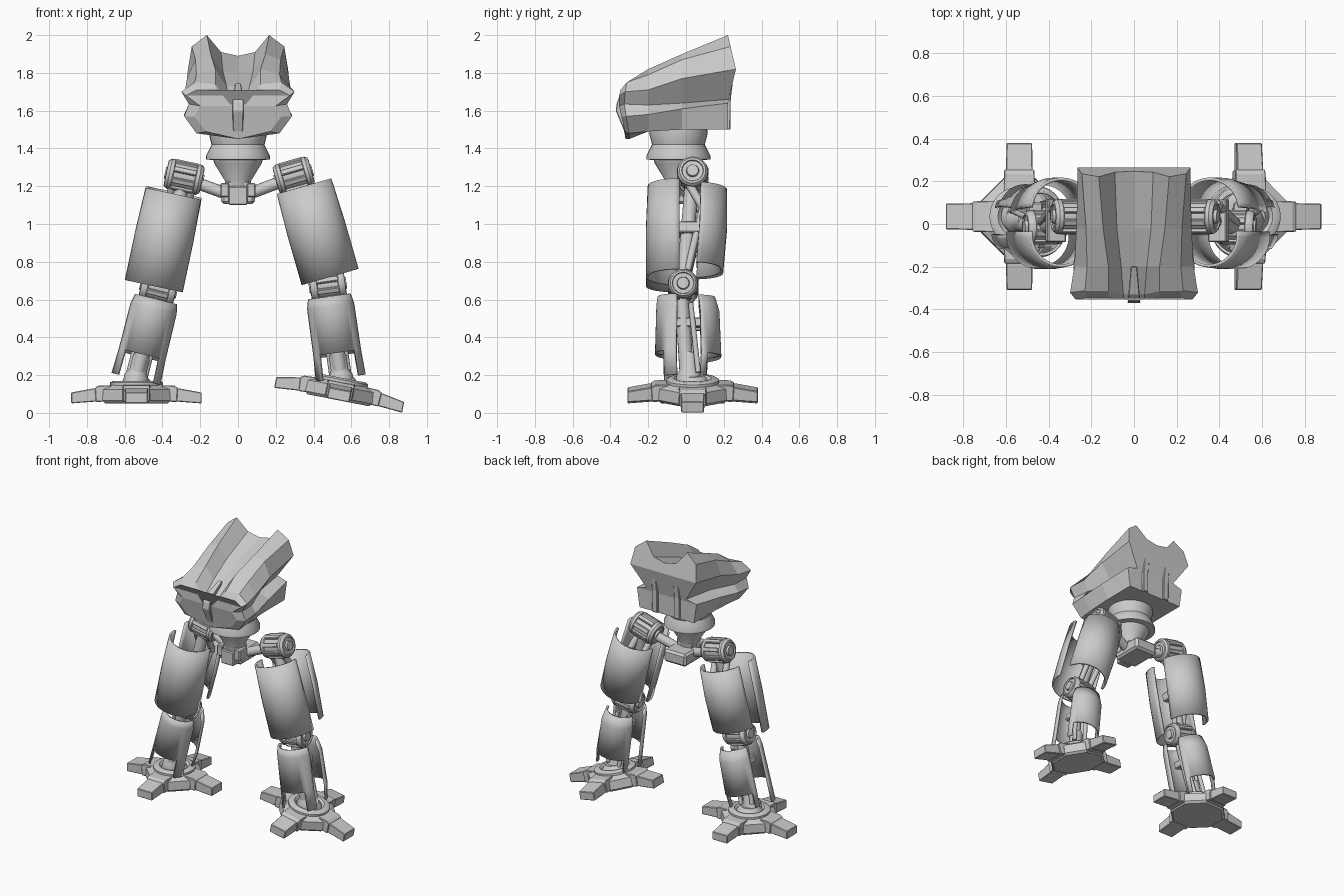
import bpy, bmesh
from math import sin, cos, pi, radians
from mathutils import Matrix, Vector

if "Cube" in bpy.data.objects:
    bpy.data.objects.remove(bpy.data.objects["Cube"])

T = Matrix.Translation
def rot(deg, axis): return Matrix.Rotation(radians(deg), 4, axis)

def mesh(name, verts, faces, m=Matrix(), smooth=None, bevel=0, thick=0):
    bm = bmesh.new()
    vs = [bm.verts.new(m @ Vector(v)) for v in verts]
    for f in faces:
        bm.faces.new([vs[i] for i in f])
    for v in [v for v in bm.verts if not v.link_faces]:
        bm.verts.remove(v)
    bmesh.ops.recalc_face_normals(bm, faces=bm.faces)
    me = bpy.data.meshes.new(name)
    bm.to_mesh(me)
    bm.free()
    ob = bpy.data.objects.new(name, me)
    bpy.context.collection.objects.link(ob)
    if thick:
        mod = ob.modifiers.new("Thickness", 'SOLIDIFY')
        mod.thickness, mod.offset = thick, 0
    if bevel:
        mod = ob.modifiers.new("Bevel", 'BEVEL')
        mod.width, mod.segments = bevel, 1
    if smooth:
        bpy.ops.object.select_all(action='DESELECT')
        ob.select_set(True)
        bpy.context.view_layer.objects.active = ob
        bpy.ops.object.shade_smooth_by_angle(angle=radians(smooth))
    return ob

def lathe(name, prof, m=Matrix(), n=24, phase=0, smooth=35):
    verts = [(r*cos(phase+2*pi*i/n), r*sin(phase+2*pi*i/n), z) for r, z in prof for i in range(n)]
    faces = [(k*n+i, k*n+(i+1) % n, (k+1)*n+(i+1) % n, (k+1)*n+i)
             for k in range(len(prof)-1) for i in range(n)]
    faces += [tuple(range(n)), tuple(range((len(prof)-1)*n, len(prof)*n))]
    return mesh(name, verts, faces, m, smooth)

def rod(name, p, q, r, m=Matrix()):
    d = Vector(q) - Vector(p)
    lathe(name, [(r, 0), (r, d.length)], m @ T(p) @ d.to_track_quat('Z', 'Y').to_matrix().to_4x4(), 14)

def box(name, c, s, m=Matrix(), bevel=0.006):
    v = [(c[0]+x*s[0]/2, c[1]+y*s[1]/2, c[2]+z*s[2]/2) for x in (-1, 1) for y in (-1, 1) for z in (-1, 1)]
    f = [(0, 1, 3, 2), (4, 5, 7, 6), (0, 1, 5, 4), (2, 3, 7, 6), (0, 2, 6, 4), (1, 3, 7, 5)]
    mesh(name, v, f, m, bevel=bevel)

def prism(name, prof, w0, w1, m):
    # (y, z) side outline; half width tapers from w0 to w1 along y
    ys = [p[0] for p in prof]
    n = len(prof)
    w = lambda y: w0 + (w1-w0)*(y-min(ys))/(max(ys)-min(ys))
    v = [(s*w(y), y, z) for s in (-1, 1) for y, z in prof]
    f = [tuple(range(n)), tuple(range(n, 2*n))] + [(i, (i+1) % n, n+(i+1) % n, n+i) for i in range(n)]
    mesh(name, v, f, m, bevel=0.004)

def shell(name, rows, span, facing, m, keep=0.0, n=20):
    # curved armour plate; the last row keeps only edge prongs when keep > 0
    v, f = [], []
    for r, z, yo in rows:
        for i in range(n+1):
            a = radians(facing + span*(i/n-0.5))
            v.append((r*cos(a), yo + r*sin(a), z))
    for k in range(len(rows)-1):
        for i in range(n):
            if keep and k == len(rows)-2 and keep*n <= i < n-keep*n:
                continue
            f.append((k*(n+1)+i, k*(n+1)+i+1, (k+1)*(n+1)+i+1, (k+1)*(n+1)+i))
    mesh(name, v, f, m, 30, thick=0.014)

def joint(name, m, r, h):
    # drum with stepped end caps and clamp ribs, axis along local x
    prof = [(.03, h+.012), (.034, h-.002), (.055, h-.002), (.058, h+.006), (r*.86, h+.004),
            (r, h-.012), (r, h-.03), (r*.9, h-.034)]
    full = prof + [(a, -z) for a, z in reversed(prof)]
    mx = m @ rot(90, 'Y')
    lathe(name, full, mx, 28)
    for i in range(8):
        box(name + "_rib", (r*.92, 0, 0), (.022, .03, h*1.35), mx @ rot(45*i+22, 'Z'), .004)

# Head: lofted faceted sections, back to front: (y, bulge, bulge height, half outline)
sections = [
    (.222, .042, 1.82, [(0, 1.89), (.09, 1.91), (.165, 2.0), (.245, 1.94), (.265, 1.82), (.16, 1.66), (.24, 1.64), (.22, 1.5), (0, 1.5)]),
    (-.02, 0, 0, [(0, 1.8), (.08, 1.81), (.145, 1.9), (.225, 1.87), (.27, 1.77), (.18, 1.64), (.265, 1.61), (.22, 1.5), (0, 1.5)]),
    (-.2, 0, 0, [(0, 1.73), (.06, 1.73), (.12, 1.82), (.22, 1.79), (.28, 1.71), (.25, 1.63), (.285, 1.58), (.22, 1.49), (0, 1.49)]),
    (-.3, -.03, 1.65, [(0, 1.68), (.05, 1.65), (.12, 1.74), (.23, 1.75), (.3, 1.7), (.26, 1.635), (.285, 1.57), (.22, 1.48), (0, 1.45)]),
    (-.32, -.04, 1.65, [(0, 1.66), (.05, 1.62), (.12, 1.69), (.22, 1.71), (.275, 1.68), (.2, 1.625), (.23, 1.57), (.17, 1.49), (0, 1.45)]),
]
hv, hf = [], []
for y, b, zc, half in sections:
    loop = half + [(-x, z) for x, z in reversed(half[1:-1])]
    hv += [(x, y + b*max(0, 1-abs(z-zc)/.18), z) for x, z in loop]
n = 16
for k in range(4):
    hf += [(k*n+i, k*n+(i+1) % n, (k+1)*n+(i+1) % n, (k+1)*n+i) for i in range(n)]
for o in (0, 4*n):
    hf += [tuple(o+i for i in c) for c in
           ((0, 1, 2, 3, 4, 12, 13, 14, 15), (4, 5, 11, 12), (5, 6, 10, 11), (6, 7, 8, 9, 10))]
mesh("head", hv, hf)
prism("snout_ridge", [(-.372, 1.6), (-.365, 1.65), (-.33, 1.69), (-.2, 1.745), (-.2, 1.6), (-.31, 1.45)], .03, .015, Matrix())

# Rear spine ribs under the head overhang
for s in (-1, 1):
    prism("back_rib", [(.15, 1.5), (.235, 1.5), (.237, 1.66), (.25, 1.77), (.15, 1.77)], .03, .02, T((s*.09, 0, 0)))

# Neck collar and turret cone
lathe("neck", [(.15, 1.52), (.155, 1.48), (.14, 1.42), (.17, 1.36), (.17, 1.342), (.13, 1.338),
               (.125, 1.32), (.07, 1.23), (.07, 1.18)], T((0, -.04, 0)), 32)

# Pelvis block and front clamps
box("pelvis", (0, .02, 1.15), (.18, .23, .09), bevel=.015)
box("pelvis_clamp", (0, -.1, 1.15), (.1, .05, .1))
box("pelvis_top", (0, -.04, 1.2), (.12, .12, .05))
for s in (-1, 1):
    box("pelvis_lug", (s*.07, -.07, 1.18), (.045, .09, .075))

def leg(side, s, hip, thigh_tilt, knee, shin_tilt, foot, foot_tilt, drop):
    H = T(hip) @ rot(thigh_tilt, 'Y')
    K = T(knee) @ rot(shin_tilt, 'Y')
    F = T(foot) @ rot(foot_tilt, 'Y')
    # Hip
    joint(side + "_hip", H, .081, .092)
    rod(side + "_hip_arm", (s*.06, 0, 1.16), (hip[0]-s*.06, hip[1], hip[2]-.03), .032)
    # Thigh bone, pistons and armour
    rod(side + "_thigh_bone", hip, knee, .038)
    for dx in (-.05, .05):
        rod(side + "_thigh_piston", (dx, .06, -.16), (dx*.8, -.03, -.55), .018, H)
        rod(side + "_thigh_strut", (dx, -.02, -.06), (dx, .06, -.2), .022, H)
    box(side + "_thigh_mount", (s*.02, -.02, -.3), (.09, .2, .06), H)
    A = H @ T((s*.037, -.035, 0))
    B = A @ T((0, 0, -drop))
    shell(side + "_thigh_front", [(.143, -.07, -.053), (.15, -.3, -.055), (.15, -.57, -.055)], 195, -90, B)
    shell(side + "_thigh_rear", [(.145, -.09, .066), (.15, -.3, .06), (.148, -.53, .042)], 170, 90, A)
    # Knee
    joint(side + "_knee", K, .078, .088)
    # Shin bone, piston and armour
    rod(side + "_shin_bone", (0, -.01, 0), (0, .02, -.5), .038, K)
    lathe(side + "_ankle", [(.038, -.36), (.046, -.38), (.046, -.45), (.065, -.48), (.065, -.52)], K @ T((0, .03, 0)))
    for dx in (-.045, .045):
        rod(side + "_shin_piston", (dx, .04, -.1), (dx, .08, -.47), .014, K)
    box(side + "_shin_mount", (0, .02, -.2), (.07, .19, .05), K)
    C = K @ T((0, .015, 0))
    shell(side + "_shin_front", [(.108, -.06, -.035), (.12, -.11, -.03), (.122, -.36, -.035), (.128, -.495, -.03)],
          165, -90, C, .2)
    shell(side + "_shin_rear", [(.098, -.065, .05), (.115, -.14, .055), (.12, -.375, .06), (.115, -.48, .055)],
          160, 90, C, .1)
    # Foot plate, ankle ring and four toes
    lathe(side + "_foot_plate", [(.18, .0), (.195, .015), (.19, .075), (.15, .095)], F, 8, pi/8, None)
    lathe(side + "_foot_ring", [(.14, .08), (.14, .11), (.125, .12), (.1, .12), (.085, .105), (.07, .125), (.06, .135)], F, 28)
    for i in range(4):
        R = F @ rot(90*i, 'Z')
        prism(side + "_toe", [(.15, .015), (.345, 0), (.345, .058), (.225, .08), (.15, .08)], .064, .06, R)
        prism(side + "_toe_knuckle", [(.1, .012), (.215, .008), (.22, .083), (.2, .094), (.1, .098)], .075, .071, R)

leg("left", -1, (-.285, .035, 1.25), 12, (-.42, -.015, .66), 14, (-.538, .035, .05), 0, .03)
leg("right", 1, (.295, .035, 1.257), -16, (.475, -.015, .675), -8, (.53, .035, .067), 11, 0)
